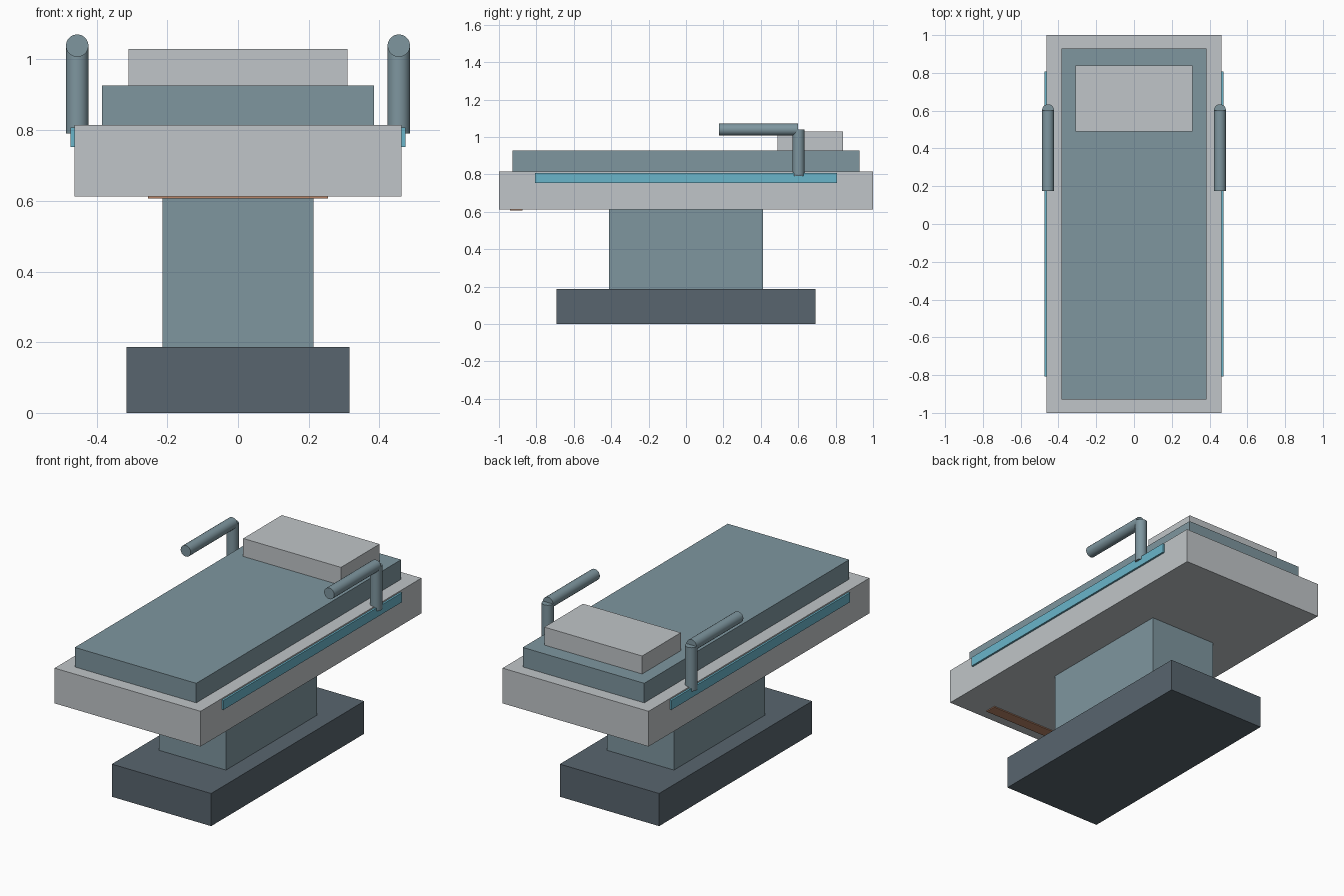
import bpy
from math import radians

cube = bpy.data.objects.get("Cube")
if cube:
    bpy.data.objects.remove(cube, do_unlink=True)


def material(name, rgb):
    m = bpy.data.materials.new(name)
    m.use_nodes = True
    m.diffuse_color = (*rgb, 1)
    m.node_tree.nodes["Principled BSDF"].inputs["Base Color"].default_value = (*rgb, 1)
    return m


light_grey = material("light grey", (0.53, 0.56, 0.58))
blue_grey = material("blue grey", (0.21, 0.305, 0.347))
dark_slate = material("dark slate", (0.098, 0.13, 0.156))
cyan = material("cyan", (0.144, 0.462, 0.591))
brown = material("copper brown", (0.5, 0.24, 0.14))


def box(name, x, y, z, mat):
    """Box from (min, max) ranges on each axis."""
    ranges = (x, y, z)
    bpy.ops.mesh.primitive_cube_add(size=1, location=[(a + b) / 2 for a, b in ranges])
    ob = bpy.context.object
    ob.name = name
    ob.scale = [b - a for a, b in ranges]
    bpy.ops.object.transform_apply(location=False, rotation=False, scale=True)
    ob.data.materials.append(mat)
    return ob


def rod(name, centre, length, tilt, mat):
    bpy.ops.mesh.primitive_cylinder_add(vertices=20, radius=0.032, depth=length,
                                        location=centre, rotation=(tilt, 0, 0))
    ob = bpy.context.object
    ob.name = name
    ob.data.materials.append(mat)
    bpy.ops.object.shade_smooth_by_angle(angle=radians(30))
    return ob


# Pedestal
box("base", (-0.315, 0.315), (-0.693, 0.693), (0, 0.187), dark_slate)
box("column", (-0.213, 0.213), (-0.413, 0.413), (0.187, 0.614), blue_grey)

# Table top with mattress and pillow
box("table_top", (-0.463, 0.463), (-1, 1), (0.613, 0.815), light_grey)
box("mattress", (-0.385, 0.385), (-0.928, 0.928), (0.815, 0.927), blue_grey)
box("pillow", (-0.31, 0.31), (0.49, 0.84), (0.927, 1.03), light_grey)

# Thin plate under the foot end
box("underside_plate", (-0.255, 0.255), (-0.94, -0.875), (0.607, 0.614), brown)

# Side rails and arm supports
for side, s in (("left", 1), ("right", -1)):
    box(side + "_rail", sorted((s * 0.46, s * 0.474)), (-0.808, 0.808), (0.753, 0.807), cyan)
    rod(side + "_arm_post", (s * 0.455, 0.602, 0.915), 0.25, 0, blue_grey)
    rod(side + "_arm_bar", (s * 0.455, 0.388, 1.039), 0.424, radians(90), blue_grey)
